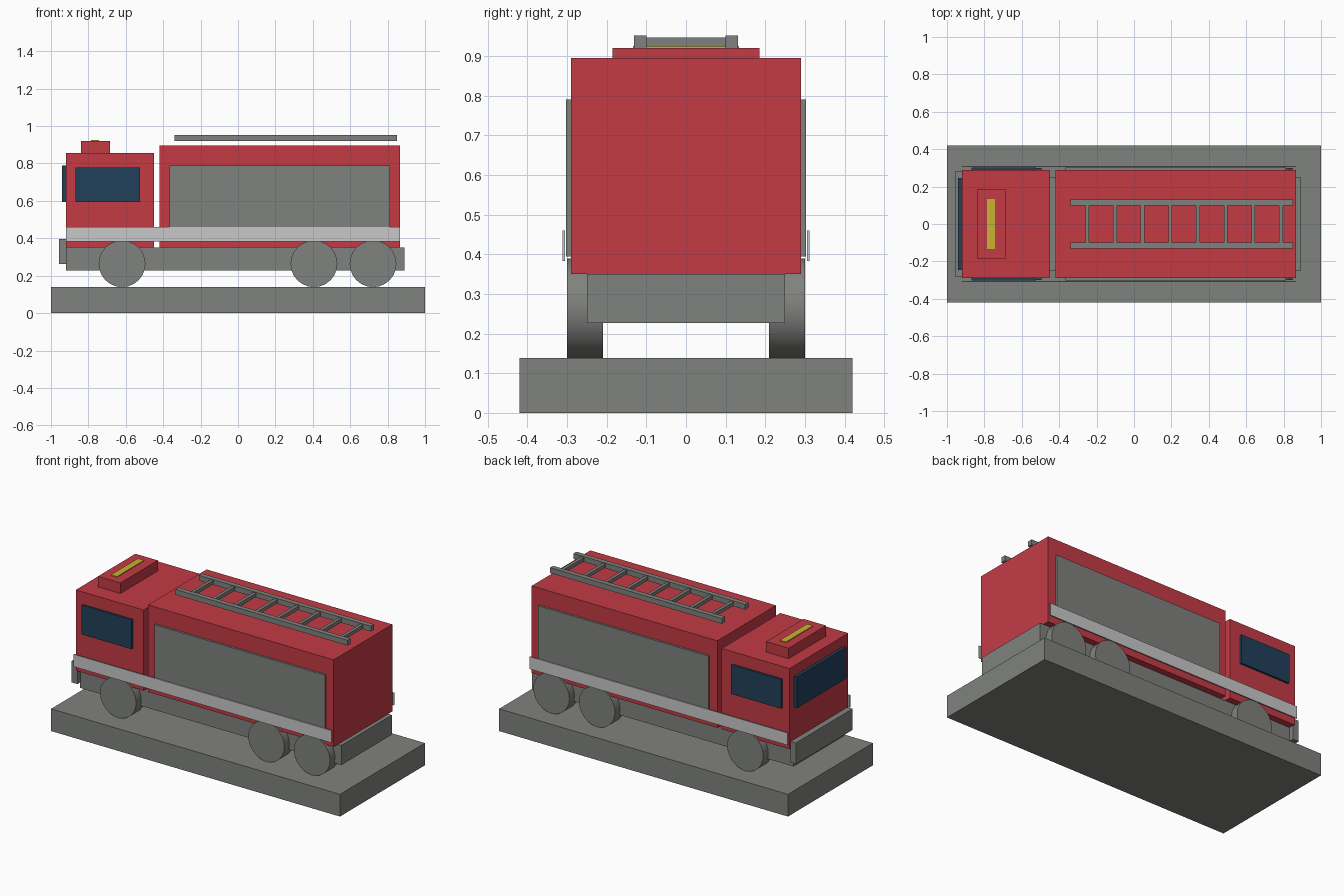
import bpy
import math

cube = bpy.data.objects.get("Cube")
if cube:
    bpy.data.objects.remove(cube, do_unlink=True)


def material(name, rgb):
    mat = bpy.data.materials.new(name)
    mat.use_nodes = True
    colour = (*rgb, 1.0)
    mat.diffuse_color = colour
    mat.node_tree.nodes["Principled BSDF"].inputs["Base Color"].default_value = colour
    return mat


red = material("red paint", (0.546, 0.044, 0.06))
grey = material("grey", (0.216, 0.223, 0.209))
silver = material("silver stripe", (0.58, 0.58, 0.59))
glass = material("dark blue glass", (0.015, 0.051, 0.102))
yellow = material("yellow light", (0.59, 0.445, 0.032))


def box(name, mat, x, y, z):
    """Box from (min, max) ranges along each axis."""
    ranges = (x, y, z)
    bpy.ops.mesh.primitive_cube_add(size=1, location=[(a + b) / 2 for a, b in ranges])
    ob = bpy.context.object
    ob.name = name
    ob.scale = [b - a for a, b in ranges]
    bpy.ops.object.transform_apply(location=False, rotation=False, scale=True)
    ob.data.materials.append(mat)
    return ob


def box_pair(name, mat, x, y, z):
    """The same box on both long sides."""
    box("near_" + name, mat, x, (-y[1], -y[0]), z)
    box("far_" + name, mat, x, y, z)


# Plinth and chassis
box("base_plate", grey, (-1, 1), (-0.42, 0.42), (0, 0.139))
box("chassis", grey, (-0.92, 0.89), (-0.25, 0.25), (0.227, 0.35))
box("bumper", grey, (-0.957, -0.915), (-0.28, 0.28), (0.263, 0.395))

# Cab and rear body
box("cab", red, (-0.92, -0.45), (-0.29, 0.29), (0.35, 0.855))
box("rear_body", red, (-0.42, 0.865), (-0.29, 0.29), (0.35, 0.895))

# Windows, shutters and side stripes
box("windscreen", glass, (-0.94, -0.915), (-0.245, 0.245), (0.595, 0.79))
box_pair("cab_window", glass, (-0.87, -0.525), (0.285, 0.303), (0.595, 0.778))
box_pair("shutter", grey, (-0.367, 0.813), (0.285, 0.303), (0.394, 0.79))
box_pair("stripe", silver, (-0.92, 0.865), (0.305, 0.311), (0.383, 0.46))

# Roof box with warning light
box("roof_box", red, (-0.84, -0.685), (-0.185, 0.185), (0.85, 0.921))
box("warning_light", yellow, (-0.786, -0.744), (-0.134, 0.134), (0.917, 0.926))

# Ladder
box_pair("ladder_rail", grey, (-0.34, 0.85), (0.1, 0.131), (0.919, 0.952))
for i in range(8):
    x = -0.25 + i * 0.148
    box(f"ladder_rung_{i + 1}", grey, (x - 0.01, x + 0.01), (-0.105, 0.105), (0.924, 0.947))

# Wheels
for axle, x in (("front", -0.62), ("middle", 0.406), ("rear", 0.722)):
    for side, y in (("near", -0.255), ("far", 0.255)):
        bpy.ops.mesh.primitive_cylinder_add(
            vertices=24, radius=0.125, depth=0.09,
            location=(x, y, 0.264), rotation=(math.pi / 2, 0, 0))
        wheel = bpy.context.object
        wheel.name = f"{side}_{axle}_wheel"
        wheel.data.materials.append(grey)
        bpy.ops.object.shade_smooth_by_angle(angle=math.radians(30))
